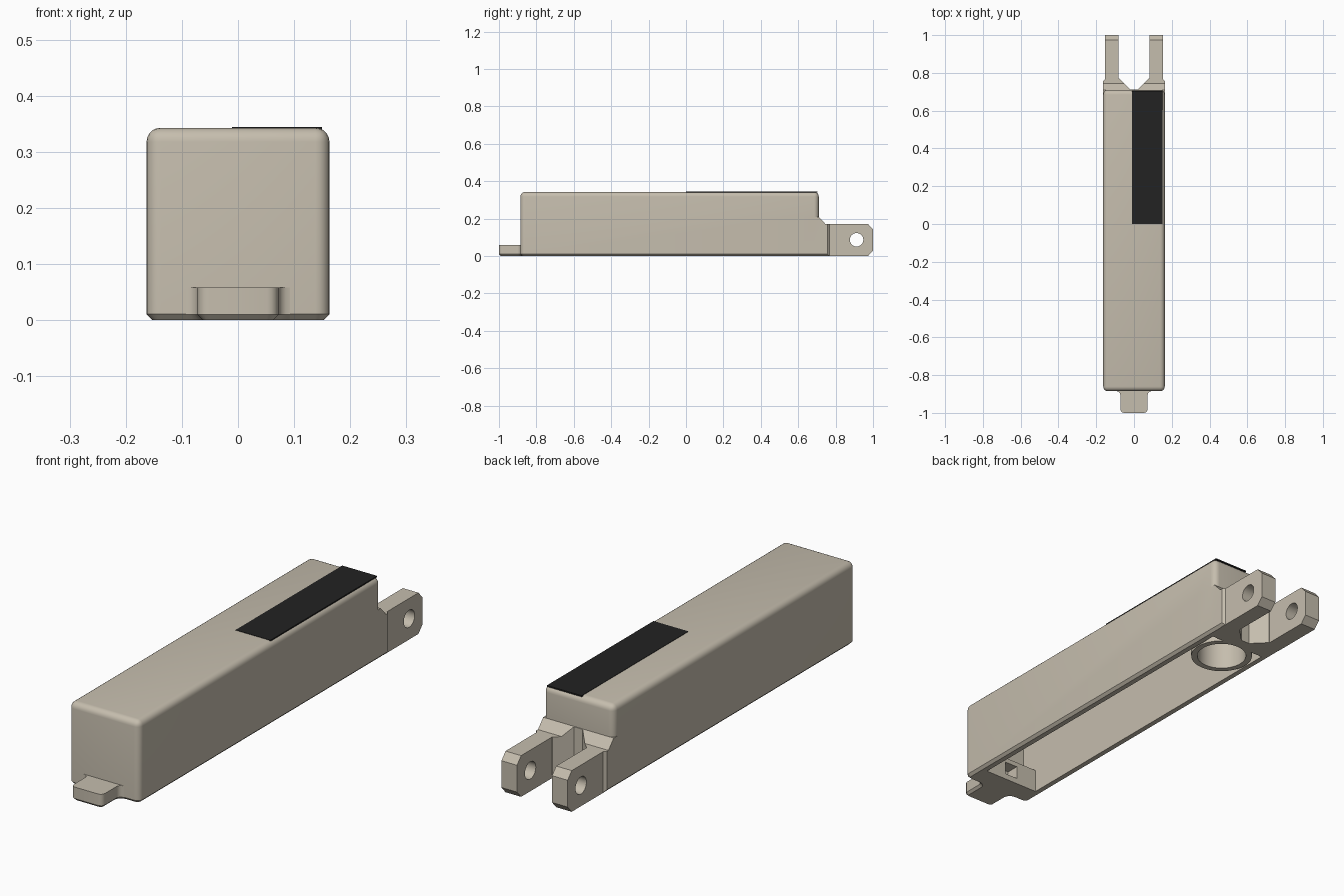
import bpy, bmesh, math
from mathutils import Vector

if "Cube" in bpy.data.objects:
    bpy.data.objects.remove(bpy.data.objects["Cube"])


def material(name, rgb):
    m = bpy.data.materials.new(name)
    m.diffuse_color = (*rgb, 1)
    m.use_nodes = True
    m.node_tree.nodes["Principled BSDF"].inputs["Base Color"].default_value = m.diffuse_color
    return m


BEIGE = material("warm_beige", (0.56, 0.51, 0.42))
BLACK = material("matte_black", (0.016, 0.016, 0.016))


def finish(bm, name, mat=BEIGE):
    bmesh.ops.recalc_face_normals(bm, faces=bm.faces)
    me = bpy.data.meshes.new(name)
    bm.to_mesh(me)
    bm.free()
    me.materials.append(mat)
    ob = bpy.data.objects.new(name, me)
    bpy.context.collection.objects.link(ob)
    return ob


def prism(pts, lo, hi, axis="z"):
    """Extrude an outline along z (points are x, y) or along x (points are y, z)."""
    bm = bmesh.new()
    place = (lambda a, b, c: (a, b, c)) if axis == "z" else (lambda a, b, c: (c, a, b))
    f = bm.faces.new([bm.verts.new(place(a, b, lo)) for a, b in pts])
    ext = bmesh.ops.extrude_face_region(bm, geom=[f])["geom"]
    vec = Vector(place(0, 0, hi - lo))
    bmesh.ops.translate(bm, vec=vec, verts=[v for v in ext if isinstance(v, bmesh.types.BMVert)])
    bmesh.ops.recalc_face_normals(bm, faces=bm.faces)
    return bm


def box(x0, x1, y0, y1, z0, z1):
    return prism([(x0, y0), (x1, y0), (x1, y1), (x0, y1)], z0, z1)


def circle(cx, cy, r, n=40):
    return [(cx + r * math.cos(2 * math.pi * i / n), cy + r * math.sin(2 * math.pi * i / n))
            for i in range(n)]


def bevel(bm, rule, width, segments=1):
    edges = [e for e in bm.edges if rule(e.verts[0].co, e.verts[1].co)]
    bmesh.ops.bevel(bm, geom=edges, offset=width, segments=segments, profile=0.5,
                    affect="EDGES", clamp_overlap=True)


def boolean(ob, tool, op="DIFFERENCE"):
    mod = ob.modifiers.new(op, "BOOLEAN")
    mod.object, mod.operation, mod.solver = tool, op, "EXACT"
    bpy.context.view_layer.objects.active = ob
    bpy.ops.object.modifier_apply(modifier=mod.name)
    bpy.data.objects.remove(tool, do_unlink=True)


def low(a, b):
    return a.z < 1e-4 and b.z < 1e-4


# Main housing: rounded top and corners, chamfered foot
bm = box(-0.163, 0.163, -0.885, 0.71, 0, 0.343)
bevel(bm, lambda a, b: not low(a, b), 0.025, 5)
bevel(bm, low, 0.011)
housing = finish(bm, "housing")

# Low rear step with a sloped shoulder
bm = prism([(0.6, 0), (0.77, 0), (0.77, 0.172), (0.745, 0.172), (0.71, 0.21), (0.6, 0.21)],
           -0.163, 0.163, "x")
bevel(bm, lambda a, b: min(a.y, b.y) > 0.76 and abs(a.x - b.x) < 1e-4, 0.014)
bevel(bm, lambda a, b: low(a, b) and abs(a.x - b.x) < 1e-4 and abs(a.x) > 0.16, 0.011)
boolean(housing, finish(bm, "rear_step"), "UNION")

# Tapered notch between the lugs
notch = prism([(-0.02, 0.711), (0.02, 0.711), (0.08, 0.771), (0.08, 0.85),
               (-0.08, 0.85), (-0.08, 0.771)], -0.05, 0.25)
boolean(housing, finish(notch, "notch_cutter"))

# Hollow underside
boolean(housing, finish(box(-0.13, 0.13, -0.86, 0.66, -0.05, 0.312), "cavity_cutter"))

# Round socket inside the cavity
socket = finish(prism(circle(0, 0.56, 0.125), 0, 0.315), "round_socket")
boolean(socket, finish(prism(circle(0, 0.56, 0.1), -0.05, 0.31), "socket_cutter"))

# Block inside the front end with a square pocket
block = finish(box(-0.132, 0.132, -0.865, -0.785, 0, 0.1), "front_block")
boolean(block, finish(box(-0.03, 0.03, -0.84, -0.7, 0.025, 0.08), "pocket_cutter"))

# Front tab: flared root and rounded tip
half = [(0.093, -0.87), (0.093, -0.885)]
half += [(0.093 - 0.021 * math.sin(t), -0.906 + 0.021 * math.cos(t))
         for t in (math.pi / 8 * i for i in range(1, 5))]
half += [(0.052 + 0.02 * math.cos(t), -0.98 - 0.02 * math.sin(t))
         for t in (math.pi / 8 * i for i in range(5))]
bm = prism(half + [(-x, y) for x, y in reversed(half)], 0, 0.058)
bevel(bm, lambda a, b: low(a, b) and min(a.y, b.y) < -0.886, 0.01)
tab = finish(bm, "front_tab")

# Pair of drilled hinge lugs
parts = [housing, socket, block, tab]
for side, x0, x1 in (("left", -0.153, -0.081), ("right", 0.081, 0.153)):
    outline = [(0.74, 0), (0.973, 0), (1, 0.03), (1, 0.142), (0.973, 0.172), (0.74, 0.172)]
    lug = finish(prism(outline, x0, x1, "x"), side + "_lug")
    boolean(lug, finish(prism(circle(0.912, 0.087, 0.036, 32), x0 - 0.1, x1 + 0.1, "x"),
                        "pin_cutter"))
    parts.append(lug)

# Dark strip on the top
finish(box(-0.011, 0.15, 0, 0.704, 0.339, 0.3445), "top_strip", BLACK)

# Smooth the rounded edges only
bpy.ops.object.select_all(action="DESELECT")
for ob in parts:
    ob.select_set(True)
bpy.context.view_layer.objects.active = housing
bpy.ops.object.shade_smooth_by_angle(angle=math.radians(30))
